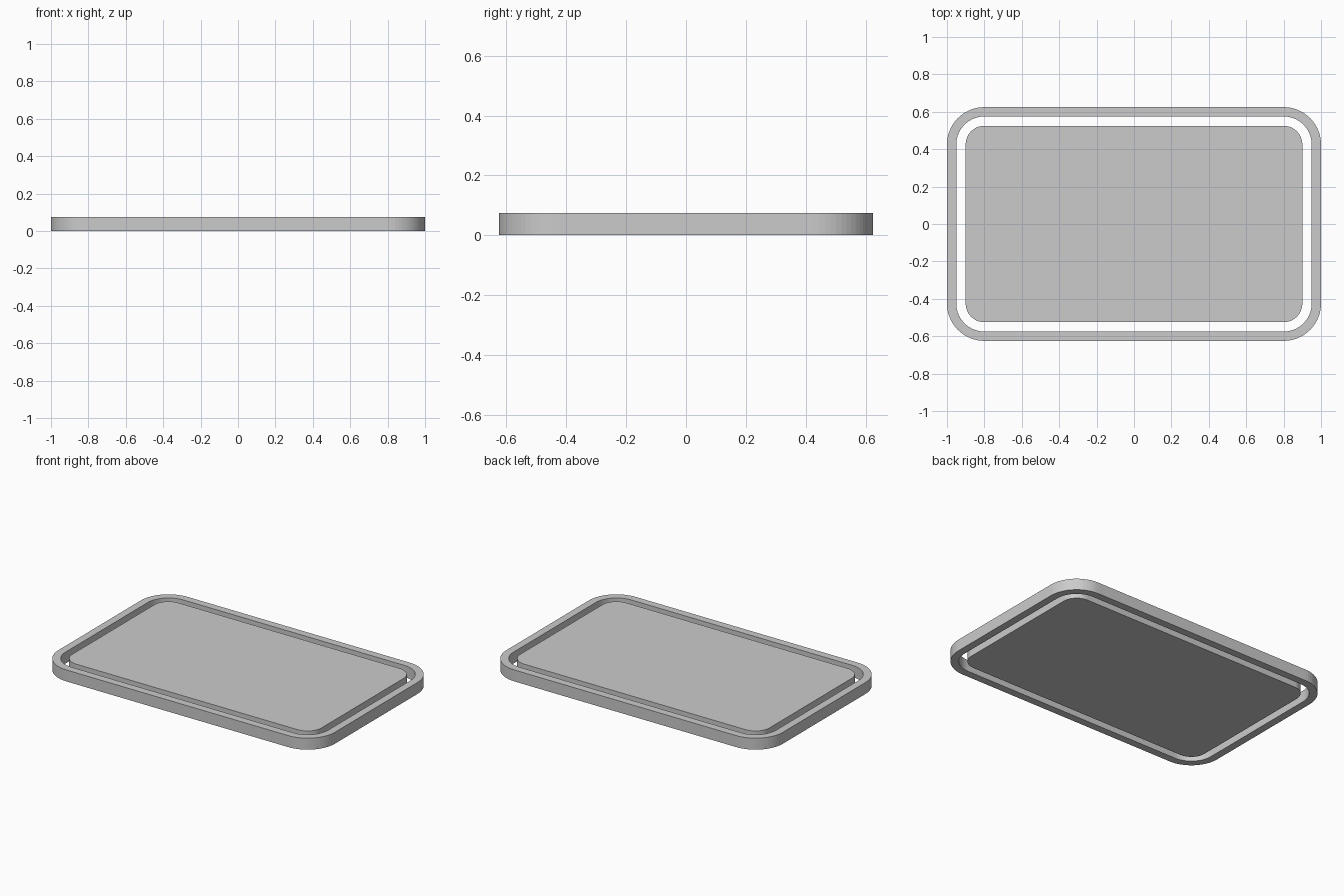
import bpy, bmesh
from math import sin, cos, pi

if "Cube" in bpy.data.objects:
    bpy.data.objects.remove(bpy.data.objects["Cube"])

HEIGHT = 0.075
SEGS = 16


def rounded_rect(hx, hy, r):
    """Counter-clockwise outline of a rounded rectangle."""
    pts = []
    for i, (sx, sy) in enumerate([(1, 1), (-1, 1), (-1, -1), (1, -1)]):
        for k in range(SEGS + 1):
            a = (i + k / SEGS) * pi / 2
            pts.append((sx * (hx - r) + r * cos(a), sy * (hy - r) + r * sin(a)))
    return pts


def finish(name, bm):
    bmesh.ops.recalc_face_normals(bm, faces=bm.faces[:])
    mesh = bpy.data.meshes.new(name)
    bm.to_mesh(mesh)
    bm.free()
    obj = bpy.data.objects.new(name, mesh)
    bpy.context.collection.objects.link(obj)


def layer(bm, outline, z):
    return [bm.verts.new((x, y, z)) for x, y in outline]


def bridge(bm, a, b):
    n = len(a)
    for i in range(n):
        j = (i + 1) % n
        bm.faces.new((a[i], a[j], b[j], b[i]))


# Outer frame: closed rectangular cross-section around the rounded outline
outer = rounded_rect(1.0, 0.625, 0.2)
inner = rounded_rect(0.95, 0.575, 0.15)
bm = bmesh.new()
loops = [layer(bm, o, z) for o, z in
         ((outer, 0), (outer, HEIGHT), (inner, HEIGHT), (inner, 0))]
for i in range(4):
    bridge(bm, loops[i], loops[(i + 1) % 4])
finish("outer_frame", bm)

# Centre panel: solid rounded slab, separated from the frame by a gap
panel = rounded_rect(0.9, 0.525, 0.1)
bm = bmesh.new()
low, high = layer(bm, panel, 0), layer(bm, panel, HEIGHT)
bridge(bm, low, high)
bm.faces.new(high)
bm.faces.new(low[::-1])
finish("centre_panel", bm)
